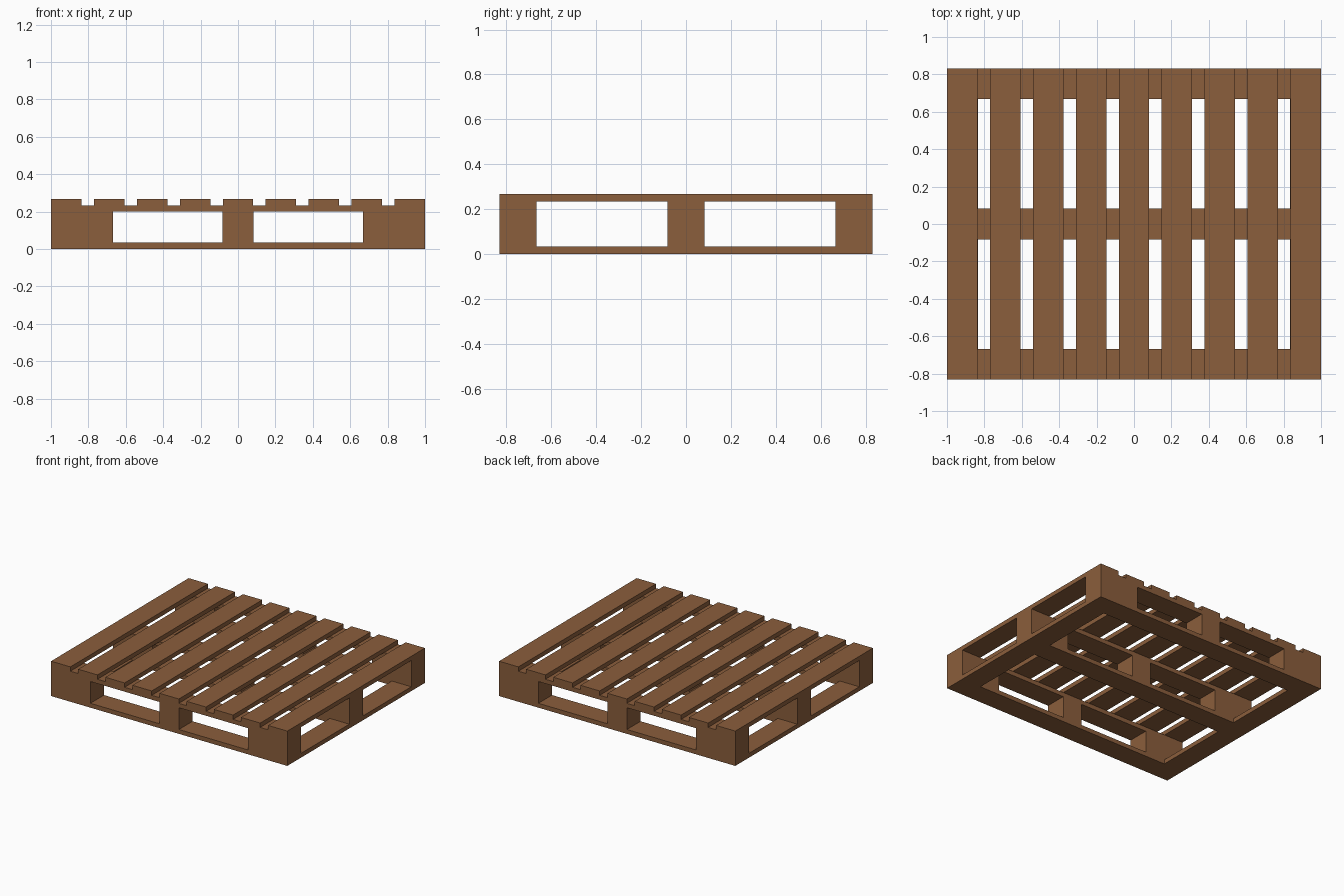
import bpy

if "Cube" in bpy.data.objects:
    bpy.data.objects.remove(bpy.data.objects["Cube"])

wood = bpy.data.materials.new("brown wood")
wood.diffuse_color = (0.258, 0.112, 0.045, 1)
wood.use_nodes = True
wood.node_tree.nodes["Principled BSDF"].inputs["Base Color"].default_value = wood.diffuse_color

W, D = 2.0, 1.664            # overall size
T = 0.0333                   # board thickness
BOARD = 0.165                # board width
BLOCK_TOP = 0.2
ROW_Y = (-(D - BOARD) / 2, 0, (D - BOARD) / 2)


def box(name, x, y, z0, sx, sy, sz):
    bpy.ops.mesh.primitive_cube_add(size=1, location=(x, y, z0 + sz / 2))
    ob = bpy.context.object
    ob.name = name
    ob.scale = (sx, sy, sz)
    bpy.ops.object.transform_apply(location=False, rotation=False, scale=True)
    ob.data.materials.append(wood)
    return ob


# Three rows: bottom runner, blocks and stringer board
for y in ROW_Y:
    box("bottom_runner", 0, y, 0, W, BOARD, T)
    for x, width in ((-0.8335, 0.333), (0, BOARD), (0.8335, 0.333)):
        box("block", x, y, T, width, BOARD, BLOCK_TOP - T)
    box("stringer_board", 0, y, BLOCK_TOP, W, BOARD, T)

# Bottom end boards, fitted between the runners
gap = ROW_Y[2] - BOARD
for sx in (-1, 1):
    for sy in (-1, 1):
        box("bottom_end_board", sx * (W - BOARD) / 2, sy * ROW_Y[2] / 2, 0, BOARD, gap, T)

# Nine top slats
SLAT = 0.163
for i in range(9):
    box("top_slat", -W / 2 + SLAT / 2 + i * (W - SLAT) / 8, 0, BLOCK_TOP + T, SLAT, D, T)
